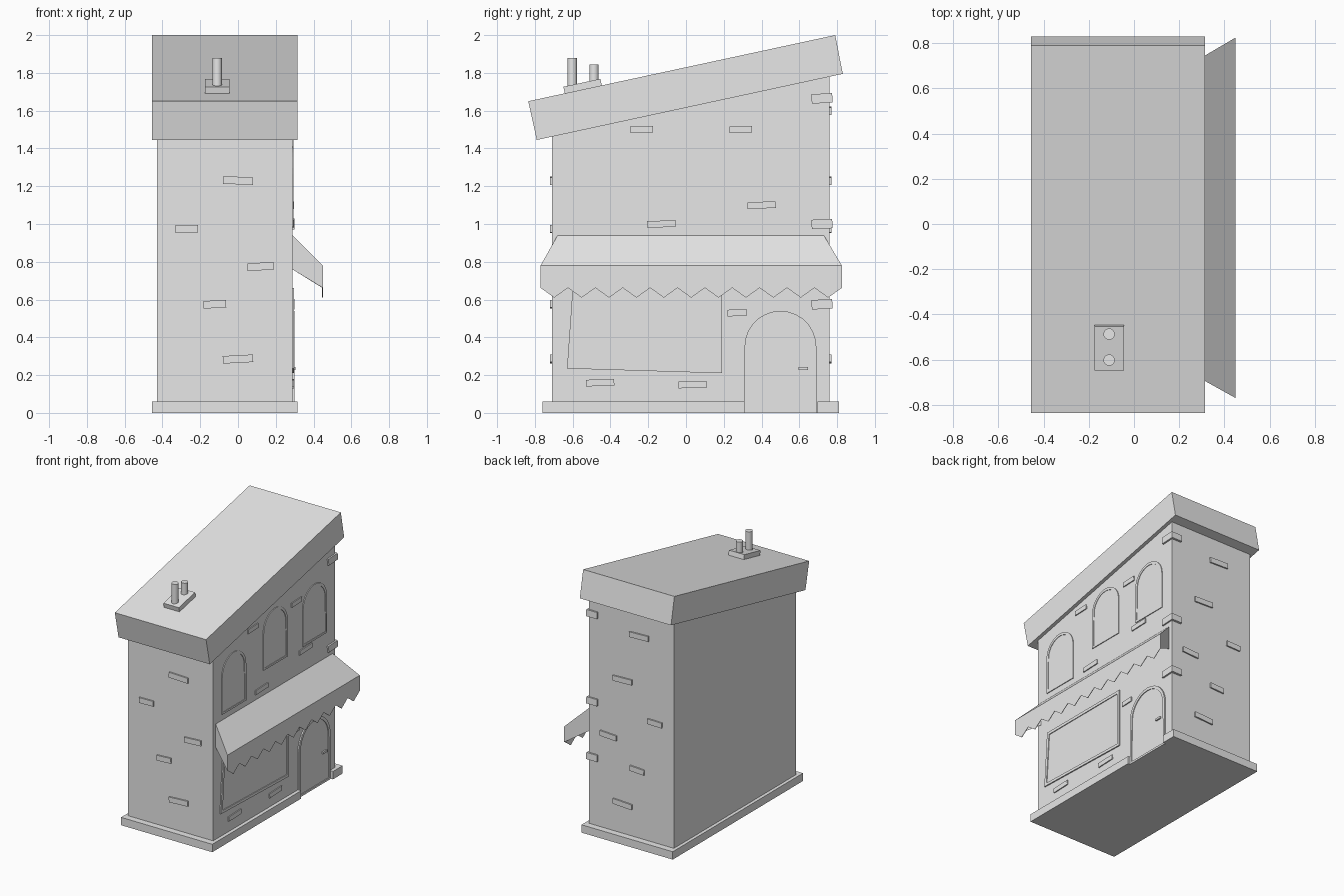
import bpy, bmesh, math
from mathutils import Matrix, Vector

old = bpy.data.objects.get("Cube")
if old:
    bpy.data.objects.remove(old)

grey = bpy.data.materials.new("plain_grey")
grey.use_nodes = True
COLOUR = (0.8, 0.8, 0.8, 1)
grey.diffuse_color = COLOUR
grey.node_tree.nodes["Principled BSDF"].inputs["Base Color"].default_value = COLOUR


def finish(name, bm):
    bmesh.ops.recalc_face_normals(bm, faces=bm.faces)
    mesh = bpy.data.meshes.new(name)
    bm.to_mesh(mesh)
    bm.free()
    mesh.materials.append(grey)
    ob = bpy.data.objects.new(name, mesh)
    bpy.context.collection.objects.link(ob)
    return ob


def prism(name, points, lo, hi, axis="x", frame=0, recess=0.006):
    """Extrude a (y, z) or (x, y) outline; optionally sink a framed panel in its end."""
    place = (lambda a, b, c: (c, a, b)) if axis == "x" else (lambda a, b, c: (a, b, c))
    bm = bmesh.new()
    face = bm.faces.new([bm.verts.new(place(a, b, lo)) for a, b in points])
    out = bmesh.ops.extrude_face_region(bm, geom=[face])["geom"]
    bmesh.ops.translate(bm, vec=place(0, 0, hi - lo),
                        verts=[v for v in out if isinstance(v, bmesh.types.BMVert)])
    bmesh.ops.recalc_face_normals(bm, faces=bm.faces)
    if frame:
        end = max(bm.faces, key=lambda f: f.calc_center_median().x)
        bmesh.ops.inset_individual(bm, faces=[end], thickness=frame)
        panel = bmesh.ops.extrude_discrete_faces(bm, faces=[end])["faces"][0]
        bmesh.ops.translate(bm, vec=(-recess, 0, 0), verts=panel.verts)
    return finish(name, bm)


def box(name, centre, size, axis="X", tilt=0):
    bm = bmesh.new()
    bmesh.ops.create_cube(bm, size=1, matrix=Matrix.Translation(centre)
                          @ Matrix.Rotation(math.radians(tilt), 4, axis)
                          @ Matrix.Diagonal((*size, 1)))
    return finish(name, bm)


def arch(y, half, bottom, top, steps=14):
    spring = top - half
    curve = [(y + half * math.cos(math.pi * i / steps),
              spring + half * math.sin(math.pi * i / steps)) for i in range(steps + 1)]
    return [(y - half, bottom), (y + half, bottom)] + curve


WALL = 0.288
FRONT, BACK = -0.71, 0.76

# Walls, sloping roof and plinth with a gap for the doorway
prism("walls", [(FRONT, 0), (BACK, 0), (BACK, 1.79), (FRONT, 1.48)], -0.43, WALL)
prism("roof", [(-0.79, 1.445), (0.83, 1.795), (0.79, 2), (-0.835, 1.65)], -0.455, 0.315)
prism("plinth", [(-0.455, -0.76), (0.315, -0.76), (0.315, 0.31), (0.27, 0.31),
                 (0.27, 0.695), (0.315, 0.695), (0.315, 0.81), (-0.455, 0.81)], 0, 0.06, "z")

# Door, handle and windows
prism("door", arch(0.5, 0.19, 0, 0.54), 0.27, 0.298, frame=0.022)
box("door_handle", (0.298, 0.62, 0.235), (0.012, 0.05, 0.015))
prism("shop_window", [(-0.63, 0.235), (0.19, 0.21), (0.19, 0.66), (-0.6, 0.66)],
      0.27, 0.297, frame=0.03)
for i, (y, bottom) in enumerate([(-0.465, 0.985), (0.035, 1.13), (0.51, 1.13)]):
    prism(f"arched_window_{i + 1}", arch(y, 0.145, bottom, bottom + 0.425),
          0.27, 0.294, frame=0.02, recess=0.004)

# Awning: slope, two ends and a zigzag valance
bm = bmesh.new()
TEETH, Y0, Y1 = 11, -0.77, 0.825
top = [bm.verts.new((WALL, y, 0.94)) for y in (-0.68, 0.73)]
low = [bm.verts.new((WALL, y, 0.76)) for y in (-0.68, 0.73)]
edge = [bm.verts.new((0.45, y, 0.78)) for y in (Y0, Y1)]
zigzag = [bm.verts.new((0.45, Y0 + (Y1 - Y0) * i / (2 * TEETH), 0.61 if i % 2 else 0.662))
          for i in range(2 * TEETH + 1)]
bm.faces.new([top[0], edge[0], edge[1], top[1]])
bm.faces.new([edge[0]] + zigzag + [edge[1]])
for k, tip in ((0, zigzag[0]), (1, zigzag[-1])):
    bm.faces.new([top[k], low[k], tip, edge[k]])
awning = finish("awning", bm)
thick = awning.modifiers.new("cloth", "SOLIDIFY")
thick.thickness = 0.004

# Loose bricks on the front and back walls
END_BRICKS = [(0, 1.23, 0.16, 2), (-0.272, 0.973, 0.12, -1), (0.12, 0.775, 0.14, -3),
              (-0.123, 0.575, 0.12, -3), (0, 0.285, 0.16, -3)]
for side, y in (("front", FRONT), ("back", BACK)):
    bricks = END_BRICKS + ([(-0.14, 1.6, 0.16, 2)] if side == "back" else [])
    for i, (x, z, w, tilt) in enumerate(bricks):
        box(f"{side}_brick_{i + 1}", (x, y, z), (w, 0.022, 0.04), "Y", tilt)

# Shallow bricks on the shop side
for i, (y, z, w) in enumerate([(-0.235, 1.5, 0.12), (-0.13, 1, 0.15), (0.29, 1.5, 0.12),
                               (0.4, 1.1, 0.15), (-0.455, 0.16, 0.15), (0.035, 0.15, 0.15),
                               (0.27, 0.53, 0.1)]):
    box(f"side_brick_{i + 1}", (WALL, y, z), (0.016, w, 0.035), "X", 2)

# Bricks wrapping the rear corner
for i, z in enumerate((1.665, 1, 0.575)):
    box(f"corner_brick_{i + 1}", (0.255, 0.72, z), (0.09, 0.11, 0.05), "X", 3)

# Chimney block lying on the roof, with two pipes
box("chimney_block", (-0.11, -0.547, 1.728), (0.13, 0.2, 0.04), "X", 12.2)
for i, (y, height) in enumerate([(-0.602, 1.88), (-0.487, 1.845)]):
    bm = bmesh.new()
    bmesh.ops.create_cone(bm, cap_ends=True, segments=24, radius1=0.025, radius2=0.025,
                          depth=height - 1.7,
                          matrix=Matrix.Translation((-0.11, y, (height + 1.7) / 2)))
    pipe = finish(f"chimney_pipe_{i + 1}", bm)
    bpy.context.view_layer.objects.active = pipe
    pipe.select_set(True)
    bpy.ops.object.shade_smooth_by_angle(angle=math.radians(40))
    pipe.select_set(False)
